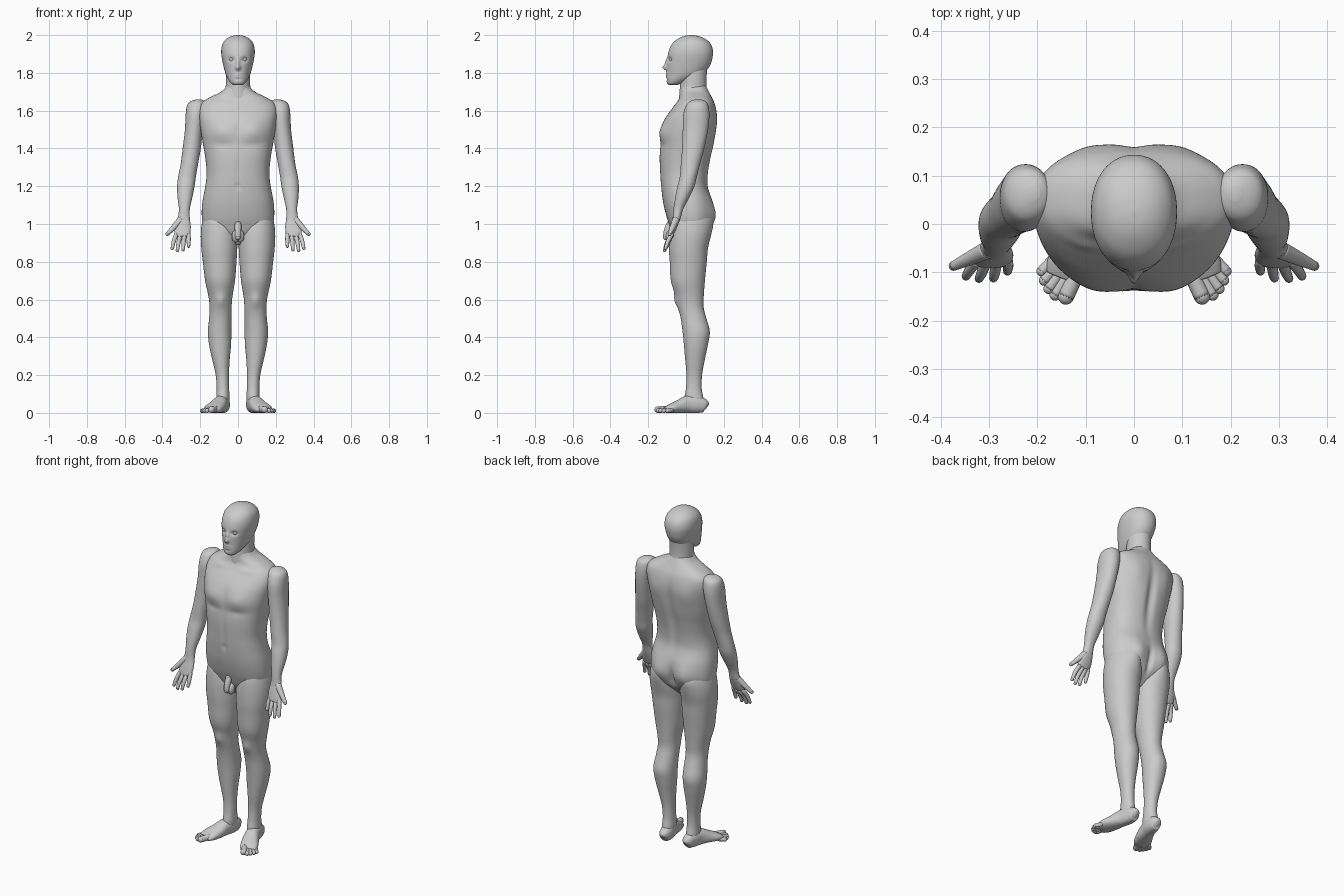
import bpy, bmesh, math
from mathutils import Vector, Matrix

UP, LR = (0, 0, 1), (1, -1)

# sculpted hollows and ridges: centre, spread, push along y
marks = [(0, .15, 1.4, .025, .08, .17, -.016),       # spine
         (0, .14, 1.01, .015, .06, .06, -.02),       # cleft
         (.085, .13, 1.04, .055, .08, .075, .022),   # buttocks
         (.1, .16, 1.53, .045, .06, .06, .006),      # shoulder blades
         (.085, -.13, 1.495, .06, .06, .045, -.012), # chest
         (.085, -.14, 1.42, .055, .05, .014, .005),
         (0, -.14, 1.5, .014, .06, .06, .006),       # breastbone
         (0, -.14, 1.29, .014, .05, .09, .004),      # belly line
         (0, -.13, 1.2, .013, .04, .011, .008),      # navel
         (.09, -.04, 1.64, .05, .04, .012, -.005),   # collarbones
         (.092, -.05, .595, .028, .05, .035, -.012), # kneecaps
         (0, -.105, 1.828, .012, .04, .013, -.022),  # nose
         (0, -.1, 1.855, .009, .04, .02, -.011),
         (.034, -.09, 1.871, .017, .04, .011, .012), # eye sockets
         (0, -.1, 1.787, .022, .04, .01, -.005),     # lips
         (0, -.105, 1.786, .02, .04, .004, .005),
         (0, -.1, 1.767, .02, .04, .007, .004)]
marks += [(-m[0], *m[1:]) for m in marks if m[0]]


def spline(rows, steps=5):
    """Catmull-Rom through tuples."""
    out = []
    for i in range(len(rows) - 1):
        a, b, c, d = (rows[max(0, min(len(rows) - 1, i + k))] for k in (-1, 0, 1, 2))
        for s in range(steps):
            t = s / steps
            out.append([q + 0.5 * t * (r - p + t * (2 * p - 5 * q + 4 * r - w + t * (3 * (q - r) + w - p)))
                        for p, q, r, w in zip(a, b, c, d)])
    return out + [list(rows[-1])]


def loft(bm, rows, axis=None, power=2.0, n=40):
    """Closed skin over rings (x, y, z, half width, half depth)."""
    rows, rings = spline(rows), []
    for i, (x, y, z, rx, ry) in enumerate(rows):
        a, b = rows[max(i - 1, 0)], rows[min(i + 1, len(rows) - 1)]
        t = Vector(axis) if axis else (Vector(b[:3]) - Vector(a[:3])).normalized()
        u = (Vector((1, 0, 0)) - t * t.x).normalized()
        v = t.cross(u)
        ring = []
        for k in range(n):
            c, s = math.cos(2 * math.pi * k / n), math.sin(2 * math.pi * k / n)
            c = math.copysign(abs(c) ** (2 / power), c) * max(rx, .002)
            s = math.copysign(abs(s) ** (2 / power), s) * max(ry, .002)
            p = Vector((x, y, z)) + u * c + v * s
            ring.append(bm.verts.new((p.x, p.y, max(p.z, 0))))
        rings.append(ring)
    for r, q in zip(rings, rings[1:]):
        for k in range(n):
            bm.faces.new((r[k], r[(k + 1) % n], q[(k + 1) % n], q[k]))
    bm.faces.new(rings[0][::-1])
    bm.faces.new(rings[-1])


def blob(bm, c, r):
    bmesh.ops.create_uvsphere(bm, u_segments=20, v_segments=12, radius=1,
                              matrix=Matrix.Translation(c) @ Matrix.Diagonal((*r, 1)))


def digit(bm, points, radii):
    """Rounded tube through a few points."""
    loft(bm, [(*p, r, r) for p, r in zip(points, radii)], n=16)
    blob(bm, points[0], (radii[0],) * 3)
    blob(bm, points[-1], (radii[-1],) * 3)


def prof(z, cx, hw, yf, yb):
    return (cx, (yf + yb) / 2, z, hw, (yb - yf) / 2)


def part(name, build, pair=False, sculpt=False):
    """Make one object, or a mirrored pair, from a build function."""
    for side in (LR if pair else (1,)):
        bm = bmesh.new()
        build(bm)
        for v in bm.verts:
            x, y, z = v.co
            if sculpt:
                for cx, cy, cz, rx, ry, rz, d in marks:
                    if abs(z - cz) < 2.5 * rz and abs(x - cx) < 2.5 * rx:
                        v.co.y += d * math.exp(-((x - cx) / rx) ** 2 - ((y - cy) / ry) ** 2
                                               - ((z - cz) / rz) ** 2)
            v.co.x *= side
        bmesh.ops.recalc_face_normals(bm, faces=bm.faces[:])
        mesh = bpy.data.meshes.new(name)
        bm.to_mesh(mesh)
        bm.free()
        mesh.shade_smooth()
        full = ("left_" if side > 0 else "right_") + name if pair else name
        bpy.context.collection.objects.link(bpy.data.objects.new(full, mesh))


def torso(bm):
    loft(bm, [prof(z, 0, w, f, b) for z, w, f, b in (
        (.89, .04, -.03, .05), (.95, .14, -.07, .11), (1.0, .183, -.09, .132), (1.05, .192, -.106, .142),
        (1.12, .188, -.122, .138), (1.20, .173, -.132, .116), (1.27, .166, -.137, .118),
        (1.35, .173, -.14, .132), (1.42, .185, -.136, .148), (1.48, .195, -.135, .158),
        (1.55, .205, -.115, .165), (1.60, .208, -.083, .162), (1.64, .195, -.052, .152),
        (1.67, .15, -.035, .138), (1.70, .09, -.03, .122), (1.73, .06, -.025, .106))], UP, 2.4, 200)


def neck(bm):
    loft(bm, [prof(z, 0, w, f, b) for z, w, f, b in (
        (1.62, .075, -.04, .13), (1.68, .071, -.036, .118), (1.73, .065, -.032, .109),
        (1.78, .064, -.03, .109), (1.84, .06, -.03, .115))], UP, 2, 64)


def head(bm):
    loft(bm, [prof(z, 0, w, f, b) for z, w, f, b in (
        (1.735, .022, -.09, -.05), (1.745, .038, -.1, -.02), (1.765, .052, -.104, .03),
        (1.79, .064, -.103, .085), (1.82, .073, -.102, .115), (1.85, .08, -.101, .132),
        (1.88, .086, -.098, .14), (1.91, .089, -.093, .143), (1.94, .086, -.082, .137),
        (1.965, .076, -.063, .121), (1.985, .055, -.034, .092), (1.996, .03, -.006, .06),
        (2.0, .005, .022, .032))], UP, 2.15, 120)


def leg(bm):
    loft(bm, [prof(*r) for r in (
        (1.10, .105, .06, -.05, .09), (1.02, .104, .084, -.078, .125), (.95, .1, .097, -.088, .13),
        (.87, .099, .095, -.09, .116), (.80, .097, .089, -.086, .11), (.70, .095, .079, -.08, .1),
        (.62, .093, .064, -.055, .094), (.56, .092, .058, -.042, .093), (.50, .094, .059, -.028, .108),
        (.43, .097, .062, -.018, .126), (.36, .095, .058, -.011, .116), (.28, .09, .046, -.004, .099),
        (.20, .083, .035, .003, .085), (.13, .08, .033, 0, .083), (.08, .08, .035, -.008, .092),
        (.04, .08, .032, 0, .094))], UP, 2.1, 72)


def foot(bm):
    loft(bm, [(.075, .111, .03, .01, .016), (.076, .1, .036, .028, .034), (.08, .06, .045, .037, .046),
              (.092, .01, .045, .039, .046), (.11, -.04, .033, .046, .034), (.132, -.085, .022, .049, .023),
              (.143, -.112, .016, .04, .014)], None, 2.3, 48)
    for a, b, r in (((.118, -.1), (.141, -.15), .017), ((.138, -.105), (.163, -.147), .012),
                    ((.152, -.1), (.176, -.134), .0115), ((.163, -.09), (.186, -.117), .011),
                    ((.17, -.075), (.191, -.098), .011)):
        digit(bm, ((*a, r + .004), (*b, r)), (r, r))


def arm(bm):
    loft(bm, [(.208, .064, 1.66, .012, .015), (.214, .062, 1.65, .036, .04), (.22, .06, 1.63, .049, .057),
              (.225, .055, 1.58, .052, .069), (.233, .05, 1.50, .048, .067), (.245, .038, 1.40, .048, .059),
              (.257, .024, 1.32, .046, .051), (.27, .012, 1.25, .047, .045), (.276, 0, 1.20, .046, .045),
              (.281, -.02, 1.14, .039, .037), (.284, -.04, 1.08, .029, .026), (.287, -.05, 1.03, .032, .021),
              (.292, -.064, .985, .042, .018), (.295, -.076, .95, .041, .014),
              (.297, -.082, .935, .035, .009)], UP, 2.1, 48)


def fingers(bm):
    for x0, z0, x1, y1, x2, y2, z2 in ((.263, .948, .261, -.088, .262, -.098, .883),
                                       (.284, .94, .288, -.1, .291, -.112, .864),
                                       (.306, .94, .315, -.1, .321, -.113, .86),
                                       (.326, .947, .34, -.095, .348, -.108, .871)):
        digit(bm, ((x0, -.075, z0), (x1, y1, (z0 + z2) / 2), (x2, y2, z2)), (.012, .011, .009))
    digit(bm, ((.302, -.053, 1.025), (.342, -.072, .98), (.374, -.087, .947)), (.019, .0145, .01))


def groin(bm):
    for s in LR:
        blob(bm, (.013 * s, -.083, .935), (.02, .024, .033))
    digit(bm, ((0, -.085, 1.0), (0, -.1, .965), (0, -.107, .93)), (.018, .017, .015))


part("torso", torso, sculpt=True)
part("neck", neck)
part("head", head, sculpt=True)
part("eye", lambda bm: blob(bm, (.034, -.074, 1.871), (.013, .013, .012)), pair=True)
part("leg", leg, pair=True, sculpt=True)
part("foot", foot, pair=True)
part("arm", arm, pair=True)
part("fingers", fingers, pair=True)
part("groin", groin)
